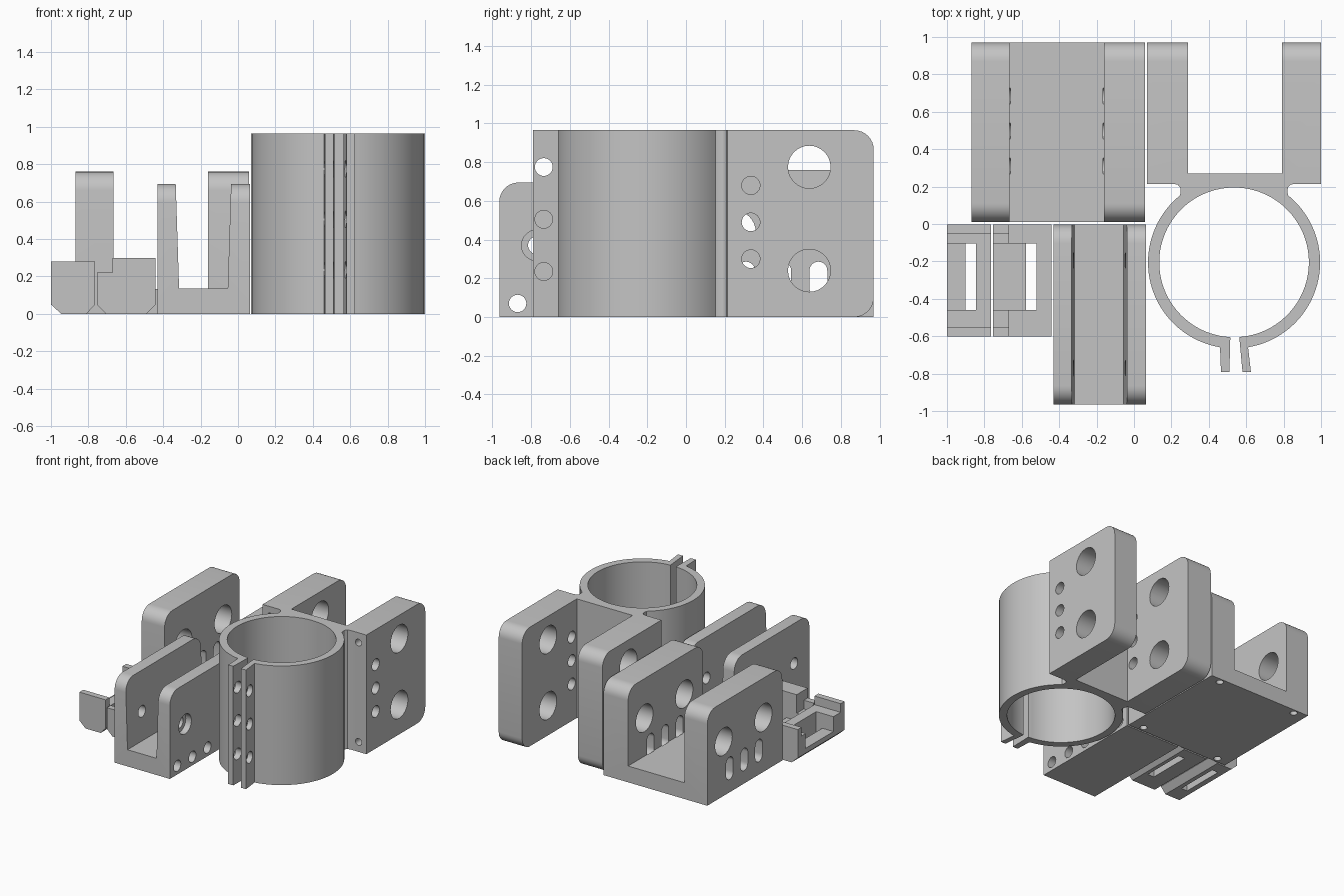
import bpy, bmesh, math

if "Cube" in bpy.data.objects:
    bpy.data.objects.remove(bpy.data.objects["Cube"])

grey = bpy.data.materials.new("plain grey")
grey.diffuse_color = (0.55, 0.55, 0.55, 1)
grey.use_nodes = True
grey.node_tree.nodes["Principled BSDF"].inputs["Base Color"].default_value = grey.diffuse_color


def place(axis, p, q, t):
    return {'x': (t, p, q), 'y': (p, t, q), 'z': (p, q, t)}[axis]


def prism(name, pts, axis, a, b, round_rule=None, radius=0.1):
    """Extrude a 2D outline along an axis; optionally round the edges chosen by a rule."""
    bm = bmesh.new()
    low = [bm.verts.new(place(axis, p, q, a)) for p, q in pts]
    high = [bm.verts.new(place(axis, p, q, b)) for p, q in pts]
    n = len(pts)
    bm.faces.new(low)
    bm.faces.new(high[::-1])
    for i in range(n):
        j = (i + 1) % n
        bm.faces.new((low[i], high[i], high[j], low[j]))
    bmesh.ops.recalc_face_normals(bm, faces=bm.faces)
    if round_rule:
        edges = [e for e in bm.edges
                 if abs(e.verts[0].co.x - e.verts[1].co.x) > 0.02
                 and abs(e.verts[0].co.y - e.verts[1].co.y) < 1e-4
                 and abs(e.verts[0].co.z - e.verts[1].co.z) < 1e-4
                 and round_rule(e.verts[0].co)]
        bmesh.ops.bevel(bm, geom=edges, offset=radius, segments=8,
                        profile=0.5, affect='EDGES')
    mesh = bpy.data.meshes.new(name)
    bm.to_mesh(mesh)
    bm.free()
    mesh.materials.append(grey)
    obj = bpy.data.objects.new(name, mesh)
    bpy.context.collection.objects.link(obj)
    return obj


def activate(obj):
    bpy.ops.object.select_all(action='DESELECT')
    obj.select_set(True)
    bpy.context.view_layer.objects.active = obj


def cut(obj, pts, axis, a, b):
    cutter = prism("cutter", pts, axis, a, b)
    cutter.hide_render = True
    mod = obj.modifiers.new("cut", 'BOOLEAN')
    mod.operation, mod.solver, mod.object = 'DIFFERENCE', 'EXACT', cutter
    activate(obj)
    bpy.ops.object.modifier_apply(modifier=mod.name)
    bpy.data.objects.remove(cutter, do_unlink=True)


def arc(cx, cy, r, a0, a1, n):
    return [(cx + r * math.cos(math.radians(a0 + (a1 - a0) * i / n)),
             cy + r * math.sin(math.radians(a0 + (a1 - a0) * i / n)))
            for i in range(n + 1)]


def circle(cx, cy, r, n=32):
    return arc(cx, cy, r, 0, 360, n)[:-1]


def rect(p0, p1, q0, q1):
    return [(p0, q0), (p1, q0), (p1, q1), (p0, q1)]


def finish(obj):
    activate(obj)
    bpy.ops.object.shade_smooth_by_angle(angle=math.radians(30))


# Ring clamp with split tabs and two mounting plates
CX, CY, H = 0.535, -0.205, 0.965
outline = [(0.58, -0.79), (0.625, -0.79), (0.61, -0.66)]
outline += arc(CX, CY, 0.46, -80, 51, 40)
outline += [(0.82, 0.172), (0.823, 0.195), (0.836, 0.21), (0.86, 0.215)]
outline += [(1.0, 0.215), (1.0, 0.97), (0.79, 0.97), (0.79, 0.27),
            (0.29, 0.27), (0.29, 0.97), (0.07, 0.97), (0.07, 0.215)]
outline += [(0.21, 0.215), (0.234, 0.21), (0.247, 0.195), (0.25, 0.172)]
outline += arc(CX, CY, 0.46, 129, 260, 40)
outline += [(0.46, -0.66), (0.465, -0.79), (0.51, -0.79), (0.515, -0.606)]
outline += arc(CX, CY, 0.40, 266, -86, 96)
clamp = prism("ring_clamp", outline, 'z', 0, H, lambda c: c.y > 0.96)
for z in (0.235, 0.505, 0.775):
    cut(clamp, circle(-0.735, z, 0.046), 'x', 0.40, 0.70)
for a, b in ((0.0, 0.36), (0.72, 1.1)):
    for z in (0.24, 0.775):
        cut(clamp, circle(0.637, z, 0.11), 'x', a, b)
    for z in (0.30, 0.49, 0.68):
        cut(clamp, circle(0.335, z, 0.047), 'x', a, b)
for x in (0.14, 0.93):
    for z in (0.08, 0.885):
        cut(clamp, circle(x, z, 0.028, 16), 'y', 0.1 if x > 0.9 else 0.12, 0.285)
finish(clamp)

# Wide U bracket with round holes, slots and screw holes underneath
wide = prism("wide_bracket",
             [(-0.87, 0), (0.06, 0), (0.06, 0.76), (-0.16, 0.76), (-0.16, 0.132),
              (-0.665, 0.132), (-0.665, 0.76), (-0.87, 0.76)],
             'y', 0.01, 0.97, lambda c: c.z > 0.75)
for a, b in ((-0.95, -0.66), (-0.165, 0.1)):
    for y in (0.25, 0.76):
        cut(wide, circle(y, 0.44, 0.11), 'x', a, b)
    for y in (0.31, 0.497, 0.684):
        slot = arc(y, 0.24, 0.046, 0, 180, 12) + arc(y, 0.15, 0.046, 180, 360, 12)
        cut(wide, slot, 'x', a, b)
for x in (-0.765, -0.05):
    for y in (0.05, 0.93):
        cut(wide, circle(x, y, 0.028, 16), 'z', -0.05, 0.09)
finish(wide)

# Narrow U bracket with tapered inner walls
narrow = prism("narrow_bracket",
               [(-0.43, 0), (0.065, 0), (0.065, 0.695), (-0.037, 0.695), (-0.055, 0.135),
                (-0.315, 0.135), (-0.333, 0.695), (-0.43, 0.695)],
               'y', -0.965, -0.003, lambda c: c.z > 0.69)
for i in range(5):
    cut(narrow, circle(-0.87 + 0.1935 * i, 0.07, 0.045, 24), 'x', -0.5, 0.1)
for y in (-0.77, -0.195):
    cut(narrow, circle(y, 0.37, 0.046), 'x', -0.5, 0.1)
    cut(narrow, circle(y, 0.37, 0.08), 'x', 0.015, 0.1)
finish(narrow)

# Small outer clip: chamfered block, lowered shelf, open well and slot
M = -0.3025
outer = prism("outer_clip",
              [(-0.945, 0), (-0.81, 0), (-0.765, 0.05), (-0.765, 0.28),
               (-1.0, 0.28), (-1.0, 0.05)], 'y', -0.602, -0.003)
cut(outer, rect(-1.1, -0.7, M - 0.25, M + 0.25), 'z', 0.21, 0.4)
cut(outer, rect(-1.1, -0.845, -0.46, -0.105), 'z', 0.09, 0.4)
cut(outer, rect(-0.90, -0.845, -0.46, -0.105), 'z', -0.1, 0.2)
finish(outer)

# Small inner clip: stepped block with well and slot
inner = prism("inner_clip",
              [(-0.705, 0), (-0.49, 0), (-0.44, 0.05), (-0.44, 0.30), (-0.67, 0.30),
               (-0.67, 0.22), (-0.755, 0.22), (-0.755, 0.05)], 'y', -0.602, -0.003)
cut(inner, rect(-0.8, -0.67, M - 0.25, M + 0.25), 'z', 0.15, 0.4)
cut(inner, rect(-0.8, -0.52, -0.46, -0.105), 'z', 0.09, 0.4)
cut(inner, rect(-0.578, -0.52, -0.46, -0.105), 'z', -0.1, 0.2)
finish(inner)
